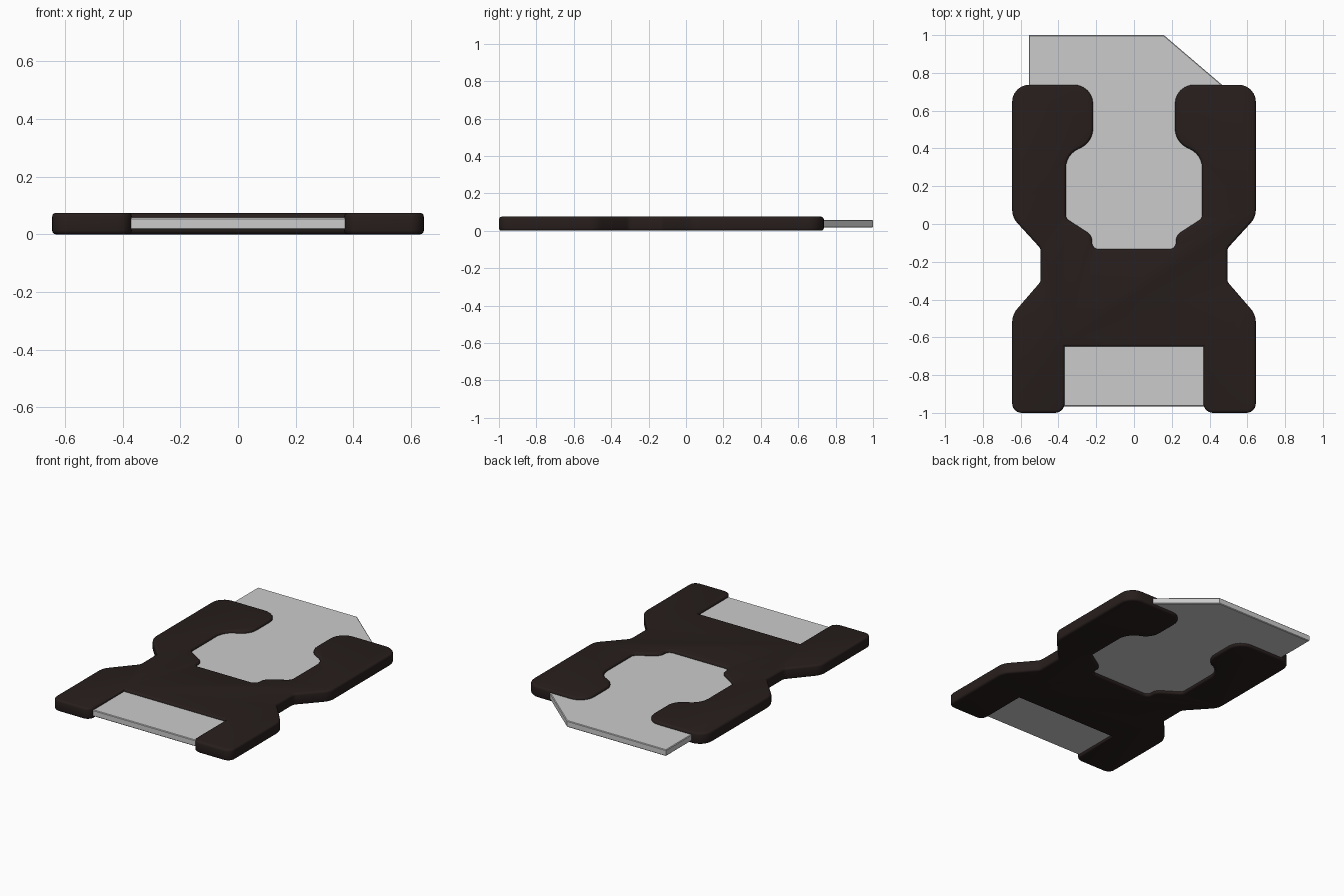
import bpy, bmesh
from mathutils import Vector

if "Cube" in bpy.data.objects:
    bpy.data.objects.remove(bpy.data.objects["Cube"])

def fillet(points, steps=6):
    # each point is (x, y, t): t = distance trimmed off both sides of the corner
    out = []
    n = len(points)
    for i, (x, y, t) in enumerate(points):
        p = Vector((x, y))
        if t == 0:
            out.append(p)
            continue
        a = p + (Vector(points[i - 1][:2]) - p).normalized() * t
        b = p + (Vector(points[(i + 1) % n][:2]) - p).normalized() * t
        # conic weighting approximates a circular arc
        w = max(0.0, (1 + (a - p).normalized().dot(-(b - p).normalized())) / 2) ** 0.5
        for k in range(steps + 1):
            s = k / steps
            c0, c1, c2 = (1 - s) ** 2, 2 * s * (1 - s) * w, s * s
            out.append((a * c0 + p * c1 + b * c2) / (c0 + c1 + c2))
    return out

def plate(name, outline, z0, z1, bevel, segments):
    bm = bmesh.new()
    face = bm.faces.new([bm.verts.new((p.x, p.y, z0)) for p in outline])
    ext = bmesh.ops.extrude_face_region(bm, geom=[face])
    for v in [g for g in ext["geom"] if isinstance(g, bmesh.types.BMVert)]:
        v.co.z = z1
    bmesh.ops.recalc_face_normals(bm, faces=bm.faces)
    rims = [e for e in bm.edges if abs(e.verts[0].co.z - e.verts[1].co.z) < 1e-6]
    bmesh.ops.bevel(bm, geom=rims, offset=bevel, segments=segments,
                    profile=0.5, affect='EDGES')
    bmesh.ops.recalc_face_normals(bm, faces=bm.faces)
    me = bpy.data.meshes.new(name)
    bm.to_mesh(me)
    bm.free()
    ob = bpy.data.objects.new(name, me)
    bpy.context.collection.objects.link(ob)
    bpy.context.view_layer.objects.active = ob
    ob.select_set(True)
    bpy.ops.object.shade_smooth_by_angle(angle=0.6)
    ob.select_set(False)
    return ob

# dark frame: right half of the outline, mirrored across x
half = [
    (0.368, -0.648, 0), (0.368, -1.0, 0.05), (0.645, -1.0, 0.05),
    (0.645, -0.48, 0.04), (0.494, -0.305, 0.015), (0.494, -0.13, 0.015),
    (0.645, 0.035, 0.04), (0.645, 0.737, 0.09), (0.217, 0.737, 0.10),
    (0.217, 0.43, 0.075), (0.361, 0.37, 0.075), (0.361, 0.03, 0.02),
    (0.222, -0.06, 0.03), (0.222, -0.133, 0.035),
]
outline = fillet(half + [(-x, y, t) for x, y, t in reversed(half)])
frame = plate("frame", outline, 0.0, 0.075, 0.014, 3)
mat = bpy.data.materials.new("dark_brown")
mat.diffuse_color = (0.02, 0.013, 0.012, 1)
mat.use_nodes = True
mat.node_tree.nodes["Principled BSDF"].inputs["Base Color"].default_value = mat.diffuse_color
frame.data.materials.append(mat)

# grey card running through the frame, narrowed at the waist, one clipped corner
card = [
    (-0.556, 1.0), (0.158, 1.0), (0.556, 0.66), (0.556, 0.07), (0.41, -0.09),
    (0.41, -0.34), (0.556, -0.52), (0.556, -0.965), (-0.556, -0.965),
    (-0.556, -0.52), (-0.41, -0.34), (-0.41, -0.09), (-0.556, 0.07),
]
plate("card", [Vector(p) for p in card], 0.017, 0.058, 0.004, 1)
